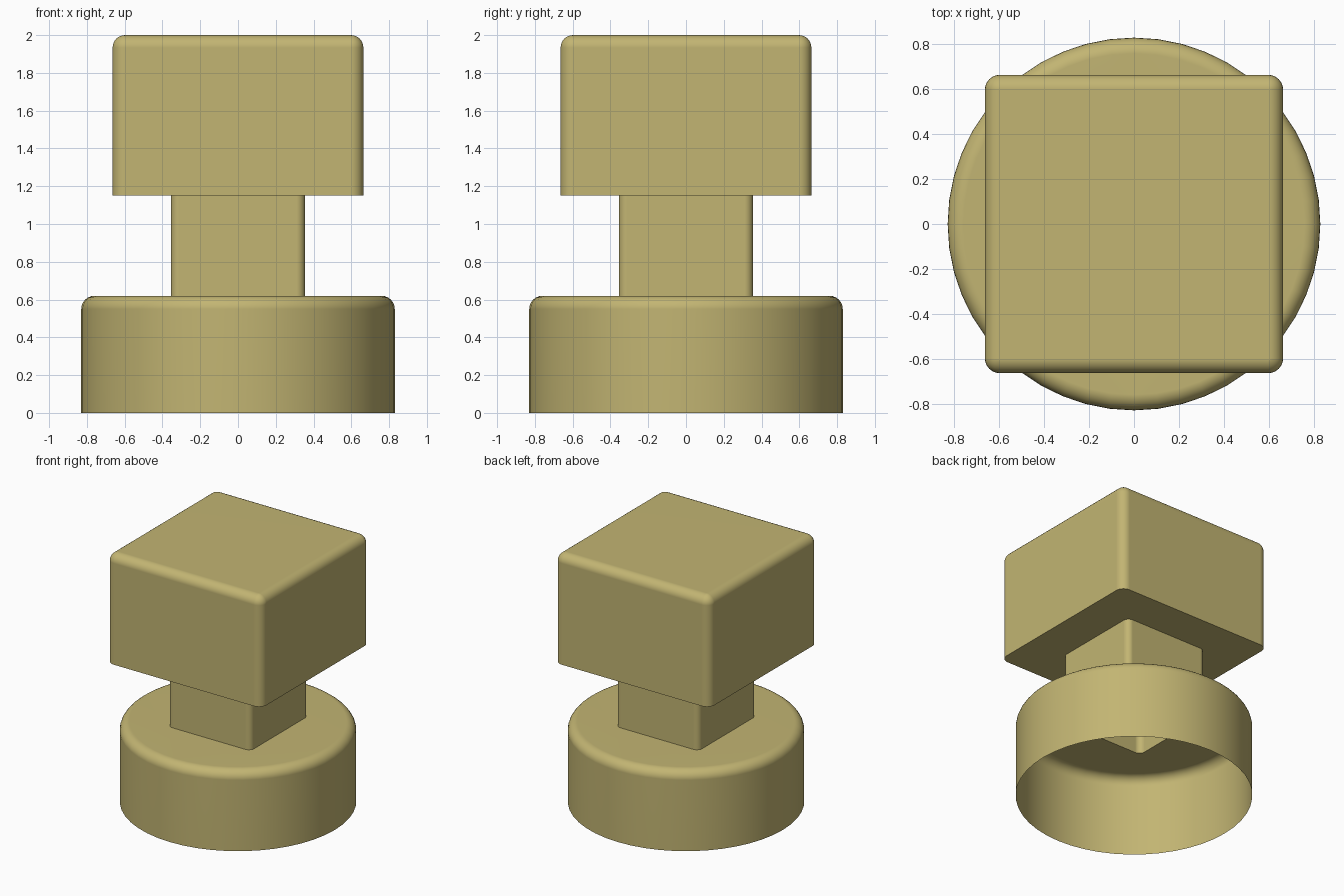
import bpy
import bmesh
from math import cos, sin, pi

default = bpy.data.objects.get("Cube")
if default:
    bpy.data.objects.remove(default, do_unlink=True)

khaki = bpy.data.materials.new("khaki")
khaki.use_nodes = True
COLOUR = (0.54, 0.46, 0.17, 1)
khaki.diffuse_color = COLOUR
bsdf = khaki.node_tree.nodes["Principled BSDF"]
bsdf.inputs["Base Color"].default_value = COLOUR
bsdf.inputs["Roughness"].default_value = 0.8

CORNER_STEPS = 12
EDGE_STEPS = 6


def ring(half, radius, z):
    """Rounded square outline; it is a circle when radius equals half."""
    points = []
    for corner in range(4):
        middle = pi / 4 + corner * pi / 2
        cx = (half - radius) * (1 if cos(middle) > 0 else -1)
        cy = (half - radius) * (1 if sin(middle) > 0 else -1)
        for step in range(CORNER_STEPS + 1):
            a = corner * pi / 2 + step / CORNER_STEPS * pi / 2
            points.append((cx + radius * cos(a), cy + radius * sin(a), z))
    return points


def rounded_rim(half, radius, top, edge):
    """Rings that roll a vertical wall over into a flat top."""
    rings = []
    for step in range(EDGE_STEPS + 1):
        a = step / EDGE_STEPS * pi / 2
        inset = edge * (1 - cos(a))
        rings.append(ring(half - inset, max(radius - inset, 0),
                          top - edge + edge * sin(a)))
    return rings


def skin(name, rings, cap=False):
    """Join successive rings into one open surface."""
    bm = bmesh.new()
    loops = [[bm.verts.new(p) for p in r] for r in rings]
    for low, high in zip(loops, loops[1:]):
        for i in range(len(low)):
            j = (i + 1) % len(low)
            bm.faces.new((low[i], low[j], high[j], high[i]))
    if cap:
        bm.faces.new(loops[-1])
    bmesh.ops.remove_doubles(bm, verts=bm.verts, dist=0.0005)
    mesh = bpy.data.meshes.new(name)
    bm.to_mesh(mesh)
    bm.free()
    mesh.materials.append(khaki)
    obj = bpy.data.objects.new(name, mesh)
    bpy.context.collection.objects.link(obj)
    bpy.ops.object.select_all(action="DESELECT")
    obj.select_set(True)
    bpy.context.view_layer.objects.active = obj
    bpy.ops.object.shade_smooth_by_angle(angle=pi / 6)
    normals = obj.modifiers.new("flat_large_faces", "WEIGHTED_NORMAL")
    normals.keep_sharp = True
    return obj


BASE_TOP, HEAD_BOTTOM, HEAD_TOP = 0.62, 1.15, 2.0
STEM = (0.355, 0.045)
HEAD = (0.664, 0.066)
BASE = (0.83, 0.83)

# Hollow round base, open below, with a square opening into the stem
skin("round_base", [ring(*BASE, 0)]
     + rounded_rim(*BASE, BASE_TOP, 0.07)
     + [ring(*STEM, BASE_TOP)])

# Hollow square stem
skin("stem", [ring(*STEM, BASE_TOP), ring(*STEM, HEAD_BOTTOM)])

# Block head: flat underside around the stem, rounded top edges
skin("block_head", [ring(*STEM, HEAD_BOTTOM), ring(*HEAD, HEAD_BOTTOM)]
     + rounded_rim(*HEAD, HEAD_TOP, 0.066), cap=True)
